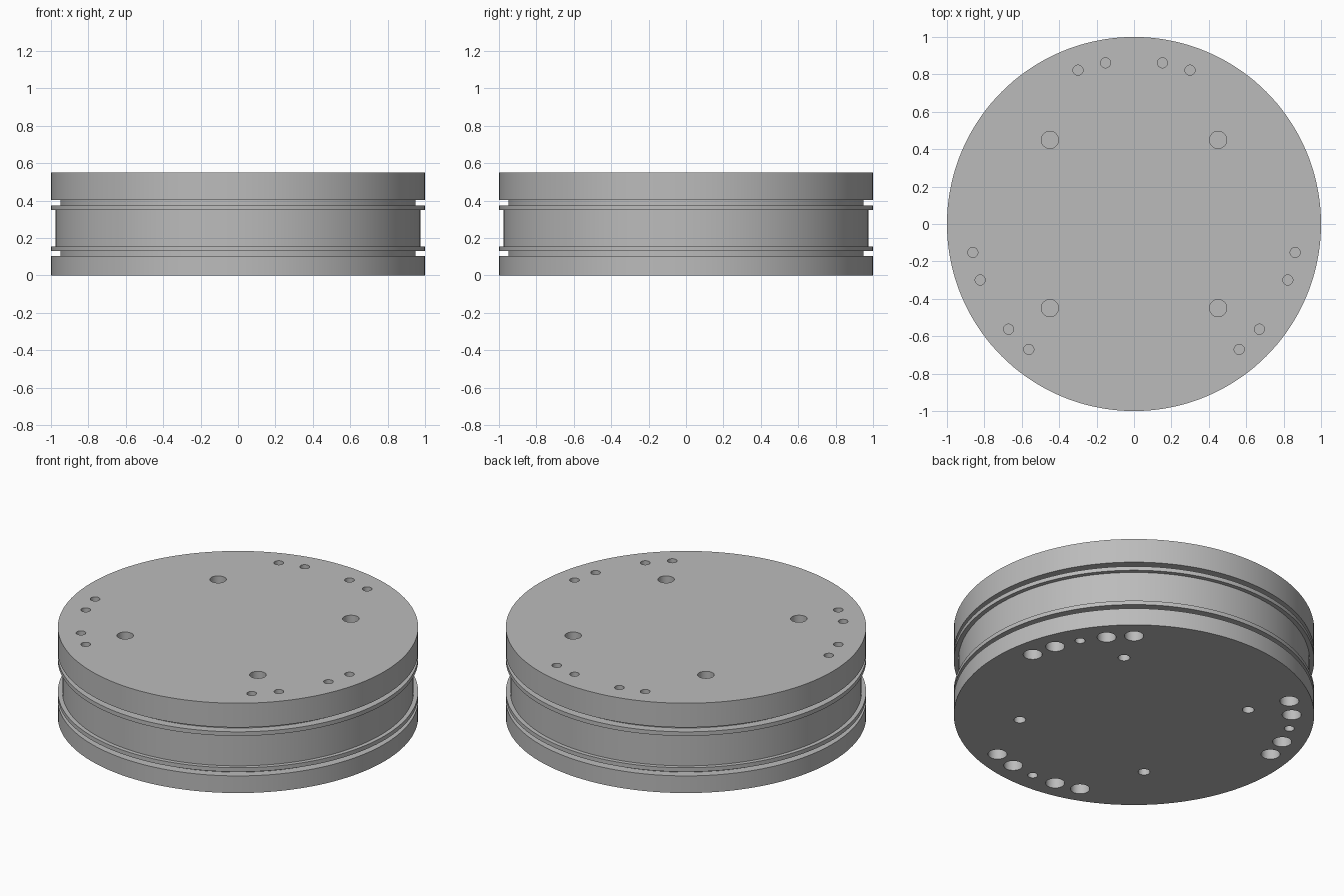
import bpy, bmesh
from math import radians, cos, sin, pi
from mathutils import Matrix

cube = bpy.data.objects.get("Cube")
if cube:
    bpy.data.objects.remove(cube)

HEIGHT = 0.55
SEGMENTS = 144

metal = bpy.data.materials.new("grey metal")
metal.use_nodes = True
grey = (0.5, 0.5, 0.5, 1)
metal.diffuse_color = grey
metal.node_tree.nodes["Principled BSDF"].inputs["Base Color"].default_value = grey


def make_object(name, bm):
    bmesh.ops.recalc_face_normals(bm, faces=bm.faces)
    mesh = bpy.data.meshes.new(name)
    bm.to_mesh(mesh)
    bm.free()
    mesh.materials.append(metal)
    obj = bpy.data.objects.new(name, mesh)
    bpy.context.collection.objects.link(obj)
    return obj


def lathe(name, profile):
    """Closed solid of revolution from (radius, height) points."""
    bm = bmesh.new()
    rings = []
    for r, z in profile:
        rings.append([bm.verts.new((r * cos(2 * pi * i / SEGMENTS),
                                    r * sin(2 * pi * i / SEGMENTS), z))
                      for i in range(SEGMENTS)])
    for a, b in zip(rings, rings[1:]):
        for i in range(SEGMENTS):
            j = (i + 1) % SEGMENTS
            bm.faces.new((a[i], a[j], b[j], b[i]))
    bm.faces.new(rings[0][::-1])
    bm.faces.new(rings[-1])
    return make_object(name, bm)


def drill(bm, distance, degrees, radius, depth, from_top):
    """Add one blind-hole cutter, sticking out past the face it enters."""
    extra = 0.05
    length = depth + extra
    z = HEIGHT + extra - length / 2 if from_top else length / 2 - extra
    a = radians(degrees)
    place = Matrix.Translation((distance * cos(a), distance * sin(a), z))
    bmesh.ops.create_cone(bm, cap_ends=True, segments=32, radius1=radius,
                          radius2=radius, depth=length, matrix=place)


# Disc body with two ring grooves and a shallow waist
body = lathe("piston_body", [
    (1, 0), (1, 0.105), (0.95, 0.105), (0.95, 0.13), (1, 0.13), (1, 0.155),
    (0.975, 0.155), (0.975, 0.35), (1, 0.35), (1, 0.375),
    (0.95, 0.375), (0.95, 0.402), (1, 0.402), (1, HEIGHT)])

# Hole cutters
holes = bmesh.new()
for corner in range(45, 360, 90):
    drill(holes, 0.636, corner, 0.046, 0.2, True)
    drill(holes, 0.636, corner, 0.033, 0.2, False)
for group in (90, 210, 330):
    for step in (-20, -10, 10, 20):
        drill(holes, 0.875, group + step, 0.027, 0.2, True)
        drill(holes, 0.875, group + 60 + step, 0.053, 0.2, False)
    drill(holes, 0.875, group + 60, 0.028, 0.2, False)
cutter = make_object("hole_cutter", holes)
cutter.hide_render = True

# Cut the holes, then discard the cutter
bpy.ops.object.select_all(action='DESELECT')
body.select_set(True)
bpy.context.view_layer.objects.active = body
cut = body.modifiers.new("holes", 'BOOLEAN')
cut.operation = 'DIFFERENCE'
cut.solver = 'EXACT'
cut.object = cutter
bpy.ops.object.modifier_apply(modifier=cut.name)
bpy.data.objects.remove(cutter)
bpy.ops.object.shade_smooth_by_angle(angle=radians(30))
